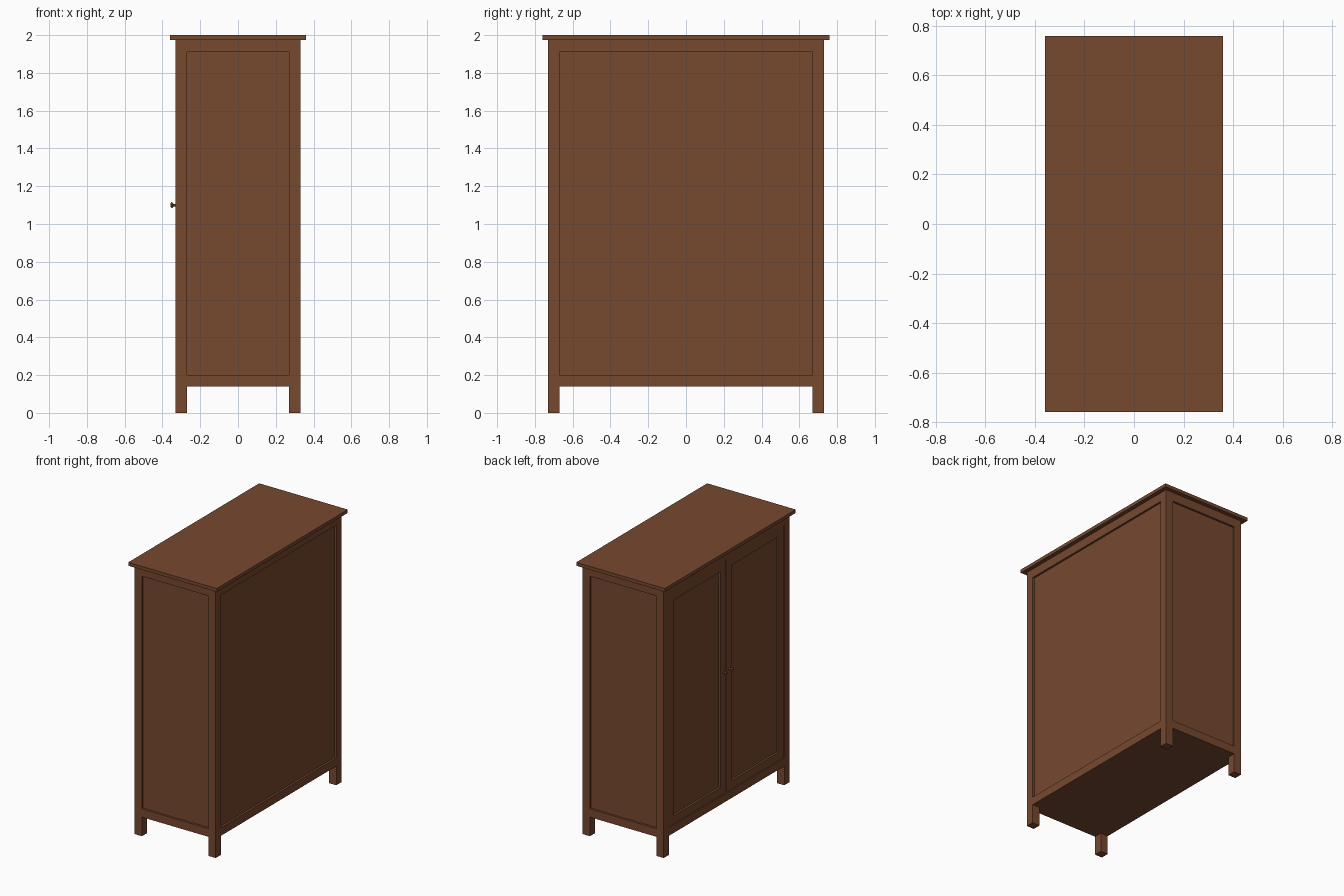
import bpy
from math import pi

cube = bpy.data.objects.get("Cube")
if cube:
    bpy.data.objects.remove(cube, do_unlink=True)

wood = bpy.data.materials.new("brown wood")
wood.use_nodes = True
brown = (0.18, 0.065, 0.028, 1)
wood.diffuse_color = brown
wood.node_tree.nodes["Principled BSDF"].inputs["Base Color"].default_value = brown


def box(name, x, y, z):
    """Box from three (low, high) ranges."""
    lo, hi = zip(x, y, z)
    verts = [(a, b, c) for a in x for b in y for c in z]
    faces = [(0, 1, 3, 2), (4, 6, 7, 5), (0, 4, 5, 1),
             (2, 3, 7, 6), (0, 2, 6, 4), (1, 5, 7, 3)]
    mesh = bpy.data.meshes.new(name)
    mesh.from_pydata(verts, [], faces)
    mesh.materials.append(wood)
    obj = bpy.data.objects.new(name, mesh)
    bpy.context.collection.objects.link(obj)
    return obj


def span(a, b, side=1):
    return tuple(sorted((a * side, b * side)))


X, Y, POST = 0.33, 0.73, 0.06      # body half sizes and post width
XI, YI = X - POST, Y - POST        # inner edges of the posts
BASE, LOW, HIGH, TOP = 0.14, 0.2, 1.91, 1.975
RECESS = 0.015

# Overhanging top and floor board
box("top_board", (-0.36, 0.36), (-0.76, 0.76), (TOP, 2))
box("floor_board", (-XI, XI), (-YI, YI), (BASE, LOW))

# Corner posts that run down into the legs
for sx, xname in ((-1, "door"), (1, "plain")):
    for sy, yname in ((-1, "front"), (1, "back")):
        box(f"{yname}_{xname}_post", span(XI, X, sx), span(YI, Y, sy), (0, TOP))

# Rails between the posts
for zname, z in (("lower", (BASE, LOW)), ("upper", (HIGH, TOP))):
    for s, name in ((-1, "front"), (1, "back")):
        box(f"{name}_{zname}_rail", (-XI, XI), span(YI, Y, s), z)
    for s, name in ((-1, "door"), (1, "plain")):
        box(f"{name}_{zname}_rail", span(XI, X, s), (-YI, YI), z)

# Recessed panels on both ends and the plain long side
for s, name in ((-1, "front"), (1, "back")):
    box(f"{name}_panel", (-XI, XI), span(YI, Y - RECESS, s), (LOW, HIGH))
box("plain_side_panel", (XI, X - RECESS), (-YI, YI), (LOW, HIGH))

# Pair of framed doors with knobs
GAP, FACE = 0.003, -X + 0.005
depth = (FACE, -XI)
for s, name in ((-1, "front"), (1, "back")):
    y0, y1 = GAP, YI - GAP
    z0, z1 = LOW + GAP, HIGH - GAP
    box(f"{name}_door_inner_stile", depth, span(y0, y0 + POST, s), (z0, z1))
    box(f"{name}_door_outer_stile", depth, span(y1 - POST, y1, s), (z0, z1))
    inner = span(y0 + POST, y1 - POST, s)
    box(f"{name}_door_lower_rail", depth, inner, (z0, z0 + POST))
    box(f"{name}_door_upper_rail", depth, inner, (z1 - POST, z1))
    box(f"{name}_door_panel", (FACE + RECESS, -XI), inner, (z0 + POST, z1 - POST))

    # Knob: thin stem, flared head and a domed cap
    for part, r1, r2, a, b in (("stem", 0.007, 0.007, FACE, -0.342),
                               ("head", 0.008, 0.016, -0.341, -0.35),
                               ("cap", 0.016, 0.009, -0.35, -0.357)):
        bpy.ops.mesh.primitive_cone_add(
            vertices=20, radius1=r1, radius2=r2, depth=a - b,
            location=((a + b) / 2, s * 0.035, 1.1), rotation=(0, -pi / 2, 0))
        knob = bpy.context.object
        knob.name = f"{name}_knob_{part}"
        knob.data.materials.append(wood)
        bpy.ops.object.shade_smooth_by_angle()

# Dark backing behind the door gaps
box("door_backing", (-XI, -XI + 0.01), (-YI, YI), (LOW, HIGH))
